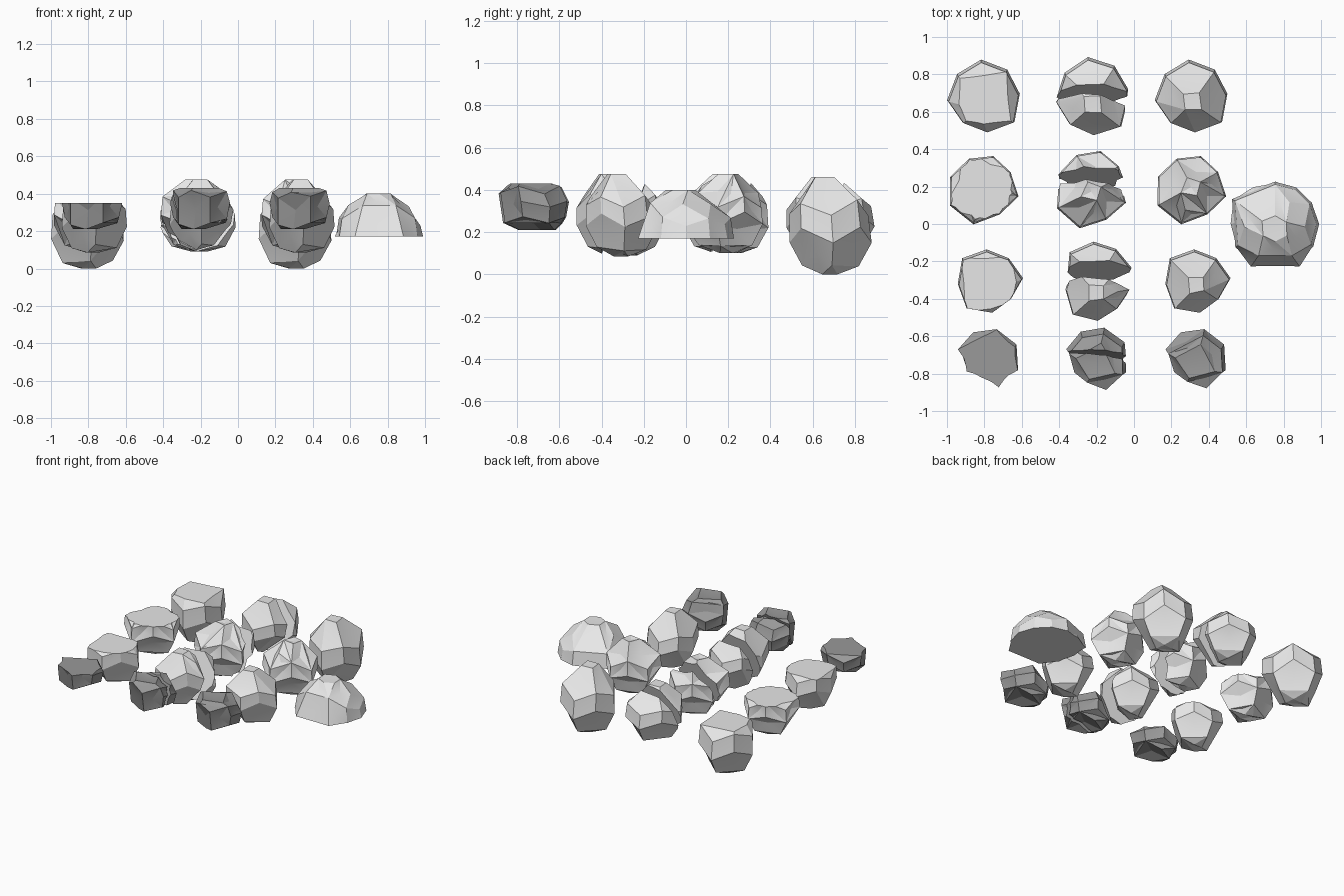
import bpy
import bmesh
import random
from math import radians, sin, cos
from mathutils import Matrix, Vector

old = bpy.data.objects.get("Cube")
if old:
    bpy.data.objects.remove(old, do_unlink=True)

random.seed(7)
FLAT_TOP = 0.35
FLAT_SHIFT = Vector((-1.11, 0, 0))
SPLIT_SHIFT = Vector((-0.53, 0, 0))
SPLIT_FLOOR = 0.09

# Silhouettes from foot to crown: height fraction, width
STONE_PROFILE = ((0, 0.26), (0.16, 0.69), (0.42, 1), (0.67, 0.96), (0.9, 0.62), (1, 0.32))
BLOCK_PROFILE = ((0, 0.6), (0.2, 0.9), (0.55, 1), (0.85, 0.9), (1, 0.66))
SLAB_PROFILE = ((0, 1), (0.4, 0.92), (0.8, 0.66), (1, 0.3))


def material(name, value):
    mat = bpy.data.materials.new(name)
    mat.use_nodes = True
    colour = (value, value, value, 1)
    mat.diffuse_color = colour
    mat.node_tree.nodes["Principled BSDF"].inputs["Base Color"].default_value = colour
    return mat


pale_stone = material("pale_stone", 0.8)
dark_stone = material("dark_stone", 0.32)


def rock_mesh(centre, radii, start, foot, crown, profile, dent, merge, lean):
    """Hull of zigzag rings, merged to broad facets that are hollowed a little."""
    bm = bmesh.new()
    height = crown - foot
    for level, width in profile:
        inner = 0 < level < 1
        for i, radius in enumerate(radii):
            # Narrow rings keep every other corner; the ends use the odd ones
            if width < 0.7 and i % 2 == inner:
                continue
            angle = radians(start + 360 * i / len(radii))
            reach = radius * width / 100
            zigzag = (0.07 if i % 2 else -0.07) + random.uniform(-0.03, 0.03)
            z = foot + height * (level + (zigzag if inner else 0))
            bm.verts.new((centre[0] + reach * cos(angle),
                          centre[1] + reach * sin(angle) + lean * max(0, level - 0.5), z))
    hull = bmesh.ops.convex_hull(bm, input=bm.verts[:])
    loose = set(hull["geom_interior"]) | set(hull["geom_unused"])
    bmesh.ops.delete(bm, geom=[g for g in loose if isinstance(g, bmesh.types.BMVert)],
                     context='VERTS')
    bmesh.ops.dissolve_limit(bm, angle_limit=radians(merge), verts=bm.verts[:],
                             edges=bm.edges[:])
    # Hollow the facets in proportion to their size
    for face in bm.faces[:]:
        size = face.calc_area() ** 0.5
        if len(face.verts) > 3 or size > 0.07:
            bmesh.ops.poke(bm, faces=[face], offset=-dent * size)
    bmesh.ops.recalc_face_normals(bm, faces=bm.faces[:])
    return bm


def slice_rock(bm, point, normal):
    """Remove everything on the normal's side and close the cut."""
    cut = bmesh.ops.bisect_plane(bm, geom=bm.verts[:] + bm.edges[:] + bm.faces[:],
                                 plane_co=point, plane_no=normal, clear_outer=True)
    edges = [e for e in cut["geom_cut"] if isinstance(e, bmesh.types.BMEdge)]
    bmesh.ops.edgenet_fill(bm, edges=edges)
    bmesh.ops.recalc_face_normals(bm, faces=bm.faces[:])


def finish(bm, name, mat):
    mesh = bpy.data.meshes.new(name)
    bm.to_mesh(mesh)
    bm.free()
    mesh.materials.append(mat)
    obj = bpy.data.objects.new(name, mesh)
    bpy.context.collection.objects.link(obj)
    bpy.ops.object.select_all(action='DESELECT')
    obj.select_set(True)
    bpy.context.view_layer.objects.active = obj
    bpy.ops.object.shade_smooth_by_angle(angle=radians(18))


def split_rock(source, name, mat, middle, kerf, spread, swing):
    """Two halves parted by a slanting crack that opens to the left."""
    normal = Vector((0.05, 0.9, -0.3)).normalized()
    hinge = middle - Vector((0.18, 0, 0))
    for side, label in ((1, "back"), (-1, "front")):
        half = source.copy()
        slice_rock(half, middle + normal * side * kerf / 2, -normal * side)
        bmesh.ops.rotate(half, verts=half.verts[:], cent=hinge,
                         matrix=Matrix.Rotation(radians(swing) * side, 3, 'Z'))
        bmesh.ops.translate(half, verts=half.verts[:], vec=(0, side * spread / 2, 0))
        finish(half, f"{name}_split_{label}", mat)


def rock_row(name, mat, centre, foot, crack, kerf, spread, swing, **shape):
    """One stone shown whole, cracked in two, and with a flat top."""
    whole = rock_mesh(centre, foot=foot, **shape)

    flat = whole.copy()
    bmesh.ops.translate(flat, verts=flat.verts[:], vec=FLAT_SHIFT)
    slice_rock(flat, (0, 0, FLAT_TOP), (0, 0, 1))
    finish(flat, name + "_flat_topped", mat)

    broken = rock_mesh(centre, foot=max(foot, SPLIT_FLOOR), **shape)
    bmesh.ops.translate(broken, verts=broken.verts[:], vec=SPLIT_SHIFT)
    middle = Vector((centre[0], crack, 0.38)) + SPLIT_SHIFT
    split_rock(broken, name, mat, middle, kerf, spread, swing)
    broken.free()

    finish(whole, name, mat)


rock_row("round_boulder", pale_stone, (0.31, 0.68), profile=STONE_PROFILE,
         radii=(19, 19, 20, 19, 20, 18, 19, 21), start=5, foot=0, crown=0.46,
         dent=0.02, merge=20, lean=-0.05, crack=0.7, kerf=0.03, spread=0.01, swing=3)
rock_row("pitted_boulder", pale_stone, (0.31, 0.2), profile=STONE_PROFILE,
         radii=(19, 16, 17, 17, 19, 21, 21, 17), start=-16, foot=0.1, crown=0.475,
         dent=0.12, merge=17, lean=0, crack=0.25, kerf=0.03, spread=0.03, swing=3)
rock_row("smooth_boulder", pale_stone, (0.337, -0.305), profile=STONE_PROFILE,
         radii=(18, 16, 17, 19, 17, 19, 17, 15), start=5, foot=0.085, crown=0.475,
         dent=0.02, merge=20, lean=-0.04, crack=-0.26, kerf=0.01, spread=0.06, swing=4)
rock_row("dark_boulder", dark_stone, (0.32, -0.72), profile=BLOCK_PROFILE,
         radii=(18, 17, 16, 16, 13, 12, 17, 18), start=26, foot=0.21, crown=0.43,
         dent=0.09, merge=25, lean=-0.06, crack=-0.7, kerf=0.01, spread=0, swing=2)

# Large stone with a flat base
slab = rock_mesh((0.755, 0), radii=(24, 23, 23, 23, 24, 27, 25, 25, 27, 23, 27, 24),
                 start=0, foot=0.15, crown=0.4, profile=SLAB_PROFILE,
                 dent=0.02, merge=20, lean=-0.05)
slice_rock(slab, (0, 0, 0.17), (0, 0, -1))
finish(slab, "flat_based_boulder", pale_stone)
